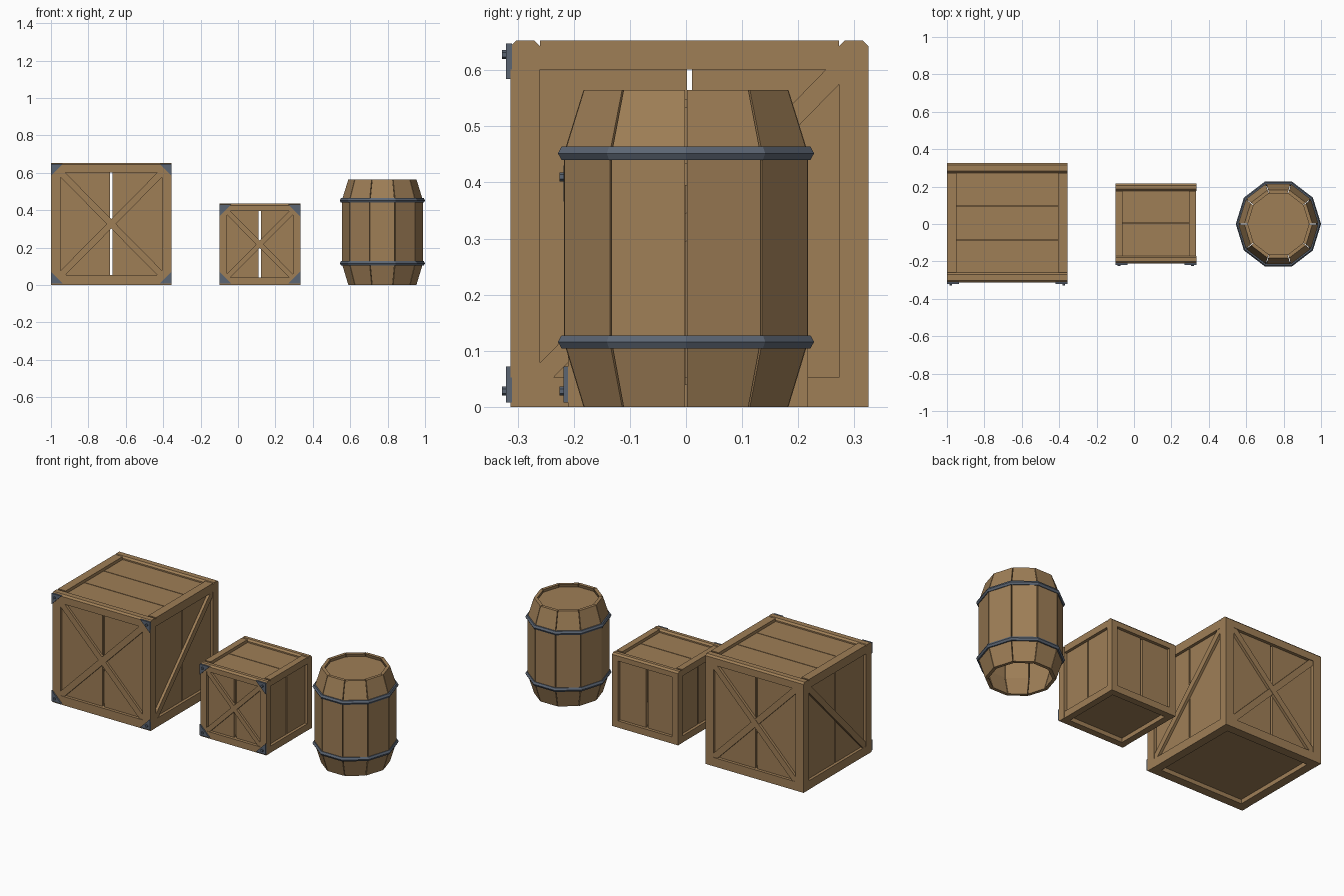
import bpy, bmesh, math
from mathutils import Matrix, Vector

if "Cube" in bpy.data.objects:
    bpy.data.objects.remove(bpy.data.objects["Cube"])


def material(name, rgb):
    m = bpy.data.materials.new(name)
    m.diffuse_color = (*rgb, 1)
    m.use_nodes = True
    m.node_tree.nodes["Principled BSDF"].inputs["Base Color"].default_value = m.diffuse_color
    return m


WOOD = material("warm wood", (0.345, 0.21, 0.094))
METAL = material("blue grey iron", (0.105, 0.13, 0.17))


def finish(name, bm, mat):
    bmesh.ops.recalc_face_normals(bm, faces=bm.faces)
    me = bpy.data.meshes.new(name)
    bm.to_mesh(me)
    bm.free()
    me.materials.append(mat)
    ob = bpy.data.objects.new(name, me)
    bpy.context.collection.objects.link(ob)
    return ob


def box(name, lo, hi, mat=WOOD, chamfer=0):
    lo, hi = Vector(lo), Vector(hi)
    bm = bmesh.new()
    bmesh.ops.create_cube(bm, size=1, matrix=Matrix.Translation((lo + hi) / 2)
                          @ Matrix.Diagonal((*(hi - lo), 1)))
    if chamfer:  # long upper edges only
        edges = [e for e in bm.edges if all(v.co.z > hi.z - 1e-5 for v in e.verts)
                 and abs(e.verts[0].co.x - e.verts[1].co.x) > 1e-4]
        bmesh.ops.bevel(bm, geom=edges, offset=chamfer, segments=1, affect='EDGES')
    return finish(name, bm, mat)


def brace(name, a, b, normal, width, depth):
    """Diagonal bar whose outer face lies on the line a-b."""
    a, b, n = Vector(a), Vector(b), Vector(normal)
    d = (b - a).normalized()
    rot = Matrix((d, n, d.cross(n))).transposed().to_4x4()
    bm = bmesh.new()
    bmesh.ops.create_cube(bm, size=1, matrix=Matrix.Translation((a + b) / 2 - n * depth / 2)
                          @ rot @ Matrix.Diagonal(((b - a).length, depth, width, 1)))
    finish(name, bm, WOOD)


def bracket(name, x, y, z, sx, sz, leg=0.064):
    """Triangular corner plate with one rivet, on a front face."""
    bm = bmesh.new()
    pts = [(x, z), (x + sx * leg, z), (x, z + sz * leg)]
    f = bm.faces.new([bm.verts.new((px, y + 0.002, pz)) for px, pz in pts])
    ext = bmesh.ops.extrude_face_region(bm, geom=[f])["geom"]
    bmesh.ops.translate(bm, vec=(0, -0.01, 0),
                        verts=[v for v in ext if isinstance(v, bmesh.types.BMVert)])
    bmesh.ops.create_cone(bm, cap_ends=True, segments=6, radius1=0.008, radius2=0.008, depth=0.008,
                          matrix=Matrix.Translation((x + sx * 0.02, y - 0.011, z + sz * 0.02))
                          @ Matrix.Rotation(math.pi / 2, 4, 'X'))
    finish(name, bm, METAL)


def spans(a, b, n, gap):
    step = (b - a) / n
    for i in range(n):
        yield (a + i * step + (gap / 2 if i else 0),
               a + (i + 1) * step - (gap / 2 if i < n - 1 else 0))


def crate(name, x0, x1, y0, y1, h, w, top_boards, braced):
    rec, t = 0.018, 0.014  # recess and thickness of the boards
    # frame: rails along x, rails along y, corner posts
    for zn, z, zz in (("bottom", 0, w), ("top", h - w, h)):
        for yn, y in (("front", y0), ("back", y1 - w)):
            box(f"{name}_{zn}_{yn}_rail", (x0, y, z), (x1, y + w, zz),
                chamfer=0.01 if zn == "top" else 0)
        for xn, x in (("left", x0), ("right", x1 - w)):
            box(f"{name}_{zn}_{xn}_rail", (x + 0.001, y0 + w, z), (x + w - 0.001, y1 - w, zz))
    for x in (x0, x1 - w):
        for y in (y0, y1 - w):
            box(f"{name}_corner_post", (x, y, w), (x + w, y + w, h - w))
    # wall boards with a see-through gap in the middle
    i = w * 0.9
    for a, b in spans(x0 + i, x1 - i, 2, 0.014):
        for y in (y0 + rec, y1 - rec - t):
            box(f"{name}_wall_board", (a, y, i), (b, y + t, h - i))
    for a, b in spans(y0 + i, y1 - i, 2, 0.009):
        for x in (x0 + rec, x1 - rec - t):
            box(f"{name}_side_board", (x, a, i), (x + t, b, h - i))
    # lid and floor boards
    for zn, z, gap in (("lid", h - rec - t, 0.004), ("floor", 0.025, 0)):
        for a, b in spans(y0 + i, y1 - i, top_boards, gap):
            box(f"{name}_{zn}_board", (x0 + i, a, z), (x1 - i, b, z + t))
    # diagonal braces
    e = w * 0.5
    xa, xb, ya, yb, za, zb = x0 + e, x1 - e, y0 + e, y1 - e, e, h - e
    bw = w * 0.68
    faces = [("front", y0, -1)] + ([("back", y1, 1)] if braced else [])
    for fn, y, s in faces:
        for k, (p, q) in enumerate(((za, zb), (zb, za))):
            yy = y - s * (0.002 + 0.002 * k)
            brace(f"{name}_{fn}_brace", (xa, yy, p), (xb, yy, q), (0, s, 0), bw, 0.018)
    if braced:
        for x, s in ((x0, -1), (x1, 1)):
            xx = x - s * 0.002
            brace(f"{name}_side_brace", (xx, ya, za), (xx, yb, zb), (s, 0, 0), bw, 0.018)
    # iron corner plates
    for x, sx in ((x0, 1), (x1, -1)):
        for z, sz in ((0.008, 1), (h - 0.005, -1)):
            bracket(f"{name}_corner_plate", x, y0, z, sx, sz)


crate("large_crate", -1.0, -0.355, -0.3125, 0.325, 0.653, 0.052, 3, True)
crate("small_crate", -0.10, 0.333, -0.21, 0.217, 0.435, 0.04, 2, False)

# barrel: ten separate staves around the axis
CX, SX, N = 0.772, 0.95, 10
PROFILE = [(0.192, 0), (0.229, 0.116), (0.229, 0.452), (0.192, 0.565)]


def ring(r, ang, z):
    return Vector((CX + SX * r * math.cos(ang), r * math.sin(ang), z))


for k in range(N):
    a0, a1 = k * math.tau / N, (k + 1) * math.tau / N
    bm = bmesh.new()
    rows = []
    for r, z in PROFILE:
        row = []
        for rr, f in ((r, 0.015), (r, 0.985), (r - 0.02, 0.985), (r - 0.02, 0.015)):
            row.append(bm.verts.new(ring(rr, a0, z).lerp(ring(rr, a1, z), f)))
        rows.append(row)
    for lo, hi in zip(rows, rows[1:]):
        for j in range(4):
            m = (j + 1) % 4
            bm.faces.new((lo[j], lo[m], hi[m], hi[j]))
    bm.faces.new(rows[0])
    bm.faces.new(rows[-1])
    finish("barrel_stave", bm, WOOD)

# barrel hoops: ten-sided rings with a hexagonal section
for z in (0.116, 0.452):
    bm = bmesh.new()
    grid = [[bm.verts.new(ring(0.2265 + 0.0135 * math.cos(j * math.tau / 6), k * math.tau / N,
                               z + 0.0135 * math.sin(j * math.tau / 6)))
             for j in range(6)] for k in range(N)]
    for k in range(N):
        for j in range(6):
            p, q, m = grid[k], grid[(k + 1) % N], (j + 1) % 6
            bm.faces.new((p[j], q[j], q[m], p[m]))
    finish("barrel_hoop", bm, METAL)

# barrel lid, set just below the rim and cut into three boards
bm = bmesh.new()
bmesh.ops.create_cone(bm, cap_ends=True, segments=N, radius1=0.175, radius2=0.175, depth=0.015,
                      matrix=Matrix.Translation((CX, 0, 0.54)) @ Matrix.Diagonal((SX, 1, 1, 1))
                      @ Matrix.Rotation(math.pi / 2, 4, 'Z'))
# turn the disc so a corner points along x
ang = min((math.atan2(v.co.y, (v.co.x - CX) / SX) % (math.tau / N) for v in bm.verts))
if 0.01 < ang < math.tau / N - 0.01:
    for v in bm.verts:
        a = math.atan2(v.co.y, (v.co.x - CX) / SX) - ang
        v.co = ring(0.175, a, v.co.z)
for y in (-0.055, 0.055):
    bmesh.ops.bisect_plane(bm, geom=bm.verts[:] + bm.edges[:] + bm.faces[:],
                           plane_co=(0, y, 0), plane_no=(0, 1, 0))
finish("barrel_lid", bm, WOOD)
